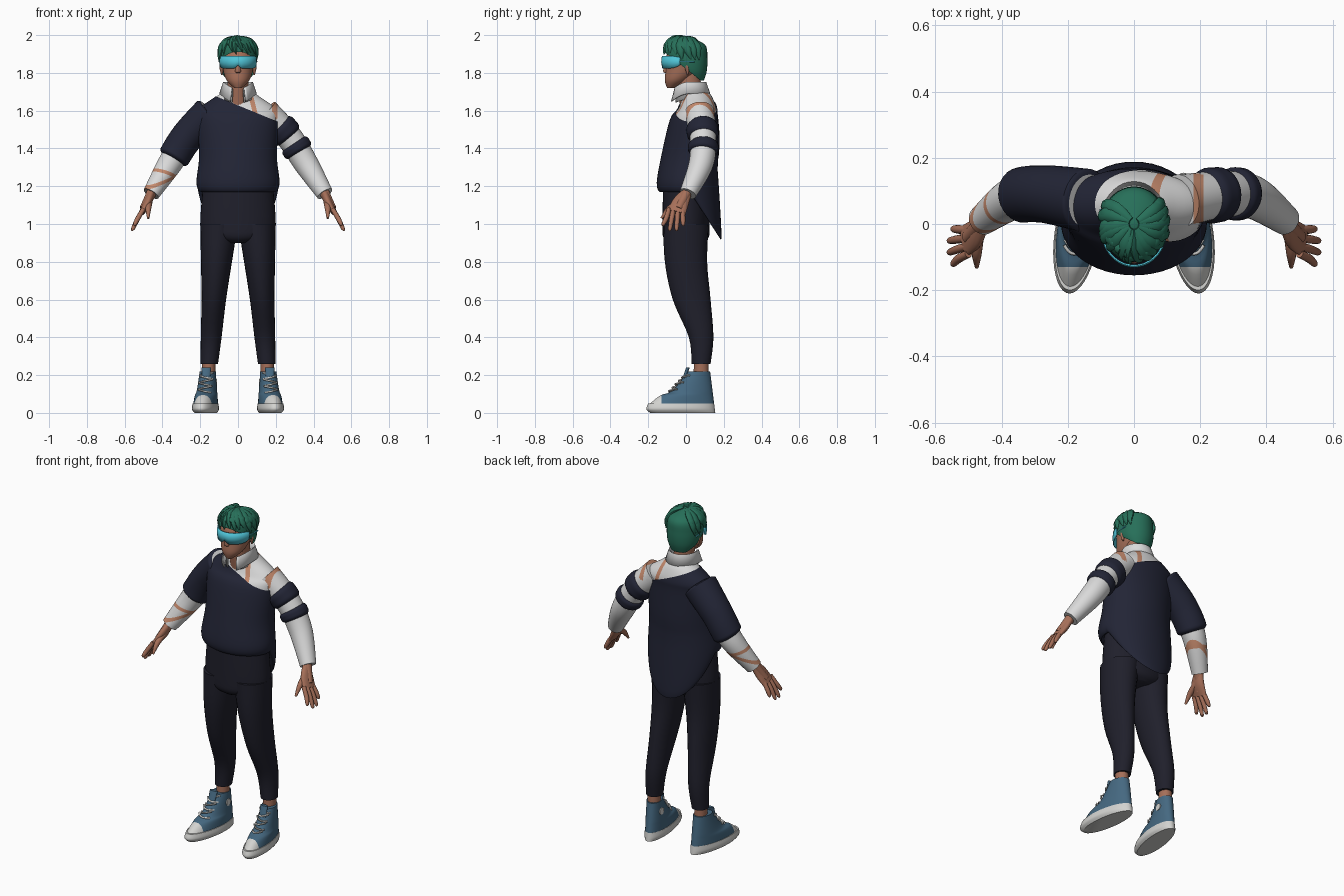
import bpy, bmesh, math, random
from mathutils import Vector

cube = bpy.data.objects.get("Cube")
if cube:
    bpy.data.objects.remove(cube)
random.seed(4)


def material(name, red, green, blue):
    made = bpy.data.materials.new(name)
    made.use_nodes = True
    colour = (red, green, blue, 1)
    made.diffuse_color = colour
    made.node_tree.nodes["Principled BSDF"].inputs["Base Color"].default_value = colour
    return made


NAVY = material("navy knit", .016, .018, .036)
CHARCOAL = material("dark trousers", .014, .014, .024)
WHITE = material("white shirt", .7, .7, .7)
SKIN = material("skin", .38, .16, .1)
TORN = material("skin under tears", .55, .25, .15)
HAIR = material("green hair", .02, .16, .1)
VISOR = material("cyan visor", .08, .55, .68)
DENIM = material("blue canvas", .06, .14, .22)
RUBBER = material("pale rubber", .65, .65, .63)
LIP = material("lips", .2, .07, .05)


def spline(rows, steps):
    """Catmull-Rom interpolation of every column."""
    last, smooth = len(rows) - 1, []
    for i in range(last):
        before, start, end, after = (rows[max(0, min(last, i + k))] for k in (-1, 0, 1, 2))
        for step in range(steps):
            t = step / steps
            smooth.append([b + t / 2 * (c - a + t * (2*a - 5*b + 4*c - d + t * (3*(b - c) + d - a)))
                           for a, b, c, d in zip(before, start, end, after)])
    return smooth + [list(rows[last])]


def finish(name, bm, materials):
    bmesh.ops.recalc_face_normals(bm, faces=bm.faces)
    mesh = bpy.data.meshes.new(name)
    bm.to_mesh(mesh)
    bm.free()
    for each in materials:
        mesh.materials.append(each)
    made = bpy.data.objects.new(name, mesh)
    bpy.context.collection.objects.link(made)
    return made


def bridge(bm, rings, closed):
    for low, high in zip(rings, rings[1:]):
        for k in range(0 if closed else 1, len(low)):
            bm.faces.new((low[k - 1], low[k], high[k], high[k - 1]))


def loft(name, rows, materials, tube=True, sides=24, steps=5, cap=True, warp=None, side=1):
    """Skin rings of (x, y, z, width, optional depth): square to the path, or flat."""
    rows = spline([(row[0] * side, *row[1:]) for row in rows], steps)
    bm, rings = bmesh.new(), []
    for i, row in enumerate(rows):
        across, along = Vector((1, 0, 0)), Vector((0, 1, 0))
        if tube:
            ahead, behind = rows[min(i + 1, len(rows) - 1)], rows[max(i - 1, 0)]
            tangent = Vector(ahead[:3]) - Vector(behind[:3])
            across = tangent.cross(along).normalized()
            along = tangent.cross(across).normalized()
        ring = []
        for k in range(sides):
            angle = math.tau * k / sides
            point = Vector(row[:3]) + across * row[3] * math.cos(angle) + along * row[-1] * math.sin(angle)
            ring.append(bm.verts.new(warp(point) if warp else point))
        rings.append(ring)
    bridge(bm, rings, True)
    if cap:
        bm.faces.new(rings[0])
        bm.faces.new(rings[-1])
    return finish(name, bm, materials)


def stack(name, rows, materials, x=0, lean=0, **options):
    """Flat rings given as (z, y, width, optional depth)."""
    placed = [(x + lean * (1 - z), y, z, *size) for z, y, *size in rows]
    return loft(name, placed, materials, tube=False, **options)


def sheet(name, grid, colour, thickness):
    bm = bmesh.new()
    bridge(bm, [[bm.verts.new(p) for p in row] for row in grid], False)
    made = finish(name, bm, [colour])
    solid = made.modifiers.new("thickness", 'SOLIDIFY')
    solid.thickness, solid.offset = thickness, 0


def cut(part, direction, distances, remove=False, paint=None):
    """Slice across a direction, then drop what lies beyond or paint between."""
    normal = Vector(direction)
    bm = bmesh.new()
    bm.from_mesh(part.data)
    for distance in distances:
        bmesh.ops.bisect_plane(bm, geom=bm.verts[:] + bm.edges[:] + bm.faces[:],
                               plane_co=normal * distance / normal.length_squared,
                               plane_no=normal, clear_outer=remove)
    if paint:
        for face in bm.faces:
            centre = face.calc_center_median()
            if distances[0] < centre.dot(normal) < distances[-1] and paint(centre):
                face.material_index = 1
    bm.to_mesh(part.data)
    bm.free()


# Torso: pullover with a long back tail over a shirt
def tail(point):
    if point.z < 1.3:
        reach = max(0, min(1, (point.y - .02) * 8))
        drop = .26 * reach * min(1, (1.3 - point.z) * 8)
        point.z -= drop
        point.y += drop / 6
    return point


chest = [(1.36, .02, .2, .145), (1.55, .04, .21, .12), (1.61, .06, .2, .1),
         (1.67, .06, .12, .08), (1.7, .05, .08, .07)]
hem = [(1.2, 0, .17, .12), (1.17, 0, .2, .14), (1.22, 0, .22, .155)]
shirt = stack("shirt_body", chest, [WHITE, TORN], sides=48)
pullover = stack("pullover", hem + [(z, y, w + .006, d + .006) for z, y, w, d in chest],
                 [NAVY], sides=48, cap=False, warp=tail)
cut(pullover, (.41, 0, 1), [1.628], remove=True)
cut(shirt, (1, 0, .25), [.475, .5], paint=lambda c: c.z > 1.5)

# Collar: a stand folding outward to points at the open front
outline = ((.074, 1.66, .02), (.07, 1.74, .035), (.078, 1.75, .035), (.096, 1.69, .05))
grid = []
for k in range(33):
    angle = math.radians(24) + k / 32 * math.radians(312)
    dip = max(0, math.cos(angle)) ** 2
    grid.append([(r * math.sin(angle), .02 - 1.1 * r * math.cos(angle), z - fall * dip)
                 for r, z, fall in outline])
sheet("shirt_collar", grid, WHITE, .006)

# Both arms follow one path; sleeves and bands are spans of it
ARM = spline([(.14, .07, 1.59, .08), (.27, .09, 1.46, .07), (.36, .08, 1.32, .065),
              (.46, .01, 1.16, .045)], 20)


def arm_span(name, first, last, padding, materials, side):
    rows = []
    for k in range(first, last + 1):
        x, y, z, radius = ARM[k]
        rows.append((x, y, z, radius + padding * min(1, (k - first) / 2, (last - k) / 2) ** .5))
    return loft(name, rows, materials, steps=1, sides=32, side=side)


left_sleeve = arm_span("left_shirt_sleeve", 0, 60, 0, [WHITE, TORN], 1)
cut(left_sleeve, (1, 0, 0), [.18, .21], paint=lambda c: c.z > 1.56)
cut(left_sleeve, (.3, 0, 1), [1.62, 1.64], paint=lambda c: c.y < .05 and c.x < .2)
right_sleeve = arm_span("right_shirt_sleeve", 0, 60, 0, [WHITE, TORN], -1)
cut(right_sleeve, (.3, .2, 1), [1.15, 1.17], paint=lambda c: True)
cut(right_sleeve, (-.3, -.2, 1), [1.33, 1.35], paint=lambda c: c.z < 1.3)
arm_span("left_upper_band", 12, 20, .012, [NAVY], 1)
arm_span("left_lower_band", 25, 32, .012, [NAVY], 1)
arm_span("right_pullover_sleeve", 0, 37, .017, [NAVY], -1)

# Trousers seat
stack("trouser_seat", [(1.25, 0, .18, .12), (1, 0, .2, .125), (.93, 0, .17, .12), (.9, 0, .07, .09)],
      [CHARCOAL], sides=40)

for side, word in ((1, "left_"), (-1, "right_")):
    # Leg and ankle
    stack(word + "trouser_leg",
          [(1, 0, .1, .12), (.8, 0, .082, .112), (.6, .03, .065, .1), (.4, .08, .055, .065),
           (.26, .08, .046, .05)], [CHARCOAL], x=.1, lean=.07, side=side)
    stack(word + "ankle", [(.16, .08, .035, .04), (.3, .08, .035, .038)], [SKIN], x=.155, side=side)

    # Shoe: rubber sole, canvas upper with toe cap, tongue, laces, patch
    def splay(point):
        point.x += side * (.07 - point.y) / 8
        return point

    shoe = dict(x=.16, warp=splay, side=side)

    def footprint(rows):
        """Turn (z, toe, width) into rings whose heel leans in with height."""
        return [(z, (toe + .155 - z / 8) / 2, w, (.155 - z / 8 - toe) / 2) for z, toe, w in rows]

    stack(word + "shoe_sole", footprint([(0, -.19, .056), (.02, -.21, .068), (.05, -.2, .064)]),
          [RUBBER], sides=40, **shoe)
    upper = stack(word + "shoe_upper",
                  footprint([(.04, -.2, .062), (.09, -.14, .058), (.12, -.07, .052), (.22, .01, .042)]),
                  [DENIM, RUBBER], sides=40, **shoe)
    cut(upper, (0, 1, 0), [-1, -.13], paint=lambda c: True)
    stack(word + "shoe_tongue", [(.15, -.02, .02, .01), (.24, .01, .025, .01)], [DENIM], **shoe)
    for i in range(6):
        rise = i / 5
        y, z, tilt = -.09 + rise * .085, .115 + rise * .09, .004 * (-1) ** i
        loft(word + "lace_" + str(i + 1),
             [(.16 + .017 * k, y + k * k * .0065, z + tilt * k, .005) for k in range(-2, 3)],
             [RUBBER], sides=8, steps=2, warp=splay, side=side)
    loft(word + "shoe_patch", [(x, .07, .16, .02) for x in (.11, .12)], [RUBBER], steps=1, side=side)

    # Hand
    loft(word + "palm", [(.44, .02, 1.2, .03), (.47, -.01, 1.14, .025, .038)[:4],
                         (.5, -.04, 1.08, .022)], [SKIN], side=side)
    loft(word + "knuckles", [(.46, 0, 1.16, .02, .03), (.48, -.03, 1.11, .022, .045),
                             (.51, -.05, 1.06, .015, .048)], [SKIN], side=side)
    for i, finger in enumerate(("index", "middle", "ring", "little")):
        arch = math.sin(i * math.pi / 3)
        base, spread = i * .024 - .09, i * .035 - .12
        x, z = .545 + arch / 80, .99 - arch / 35
        loft(word + finger + "_finger",
             [(.5, base, 1.08, .012), (.53, (base + spread) / 2, 1.03, .013),
              (x, spread, z + .01, .01), (x, spread, z, .004)], [SKIN], sides=12, side=side)
    loft(word + "thumb", [(.47, -.03, 1.12, .018), (.475, -.09, 1.08, .015), (.475, -.13, 1.03, .006)],
         [SKIN], sides=12, side=side)

    # Ear and visor arm
    stack(word + "ear", [(1.79, .01, .004), (1.83, .005, .012, .02)[:3], (1.86, .005, .006)],
          [SKIN], x=.086, side=side)
    loft(word + "visor_arm", [(.095, -.04, 1.86, .003, .008)[:4], (.1, .045, 1.86, .004)],
         [VISOR], sides=8, side=side)

# Neck, head and face
stack("neck", [(1.62, .03, .06, .06), (1.7, .02, .055, .062), (1.8, .01, .056, .065)], [SKIN])
stack("head", [(1.72, -.08, .02, .02), (1.76, -.05, .06, .062), (1.82, -.015, .08, .092),
               (1.9, 0, .085, .1), (1.98, 0, .03, .03)], [SKIN], sides=36)
stack("nose", [(1.8, -.1, .012, .01), (1.81, -.107, .015, .014), (1.87, -.1, .008, .01)], [SKIN])
stack("lips", [(1.765, -.1, .012, .006), (1.77, -.1, .023, .01), (1.776, -.1, .012, .006)], [LIP])

grid = []
for k in range(-18, 19):
    angle = math.radians(k * 4.5)
    x, y, corner = .098 * math.sin(angle), -.012 - .113 * math.cos(angle), abs(k / 18) ** 6
    notch = max(0, 1 - abs(x) / .02)
    grid.append([(x, y, 1.823 + notch / 60 + corner / 50), (x, y - .004, 1.857), (x, y, 1.89 - corner / 99)])
sheet("visor", grid, VISOR, .005)

# Hair: trimmed cap with layered tapering locks
cap = stack("hair_cap", [(1.76, .05, .06, .045), (1.81, .02, .09, .09), (1.88, 0, .1, .113),
                         (1.95, 0, .085, .1), (1.99, 0, .01, .01)], [HAIR], sides=36)
cut(cap, (0, -.15, -.19), [-.346], remove=True)


def scalp(azimuth, lift, grow):
    turn, rise = math.radians(azimuth), math.radians(lift)
    flat = grow * math.cos(rise)
    return (flat * math.sin(turn) / 10, -.115 * flat * math.cos(turn), 1.885 + .108 * grow * math.sin(rise))


for i in range(30):
    crown = i < 15
    azimuth = (i % 15 - 7) * 17 + random.uniform(-6, 6)
    start = 82 if crown else 50
    end = (5 if crown else 25) + random.uniform(0, 10) - (18 if abs(azimuth) > 65 else 0)
    sweep = random.uniform(10, 28)
    rows = []
    for t, width in ((0, .012), (.35, .024), (.7, .021), (1, .002)):
        place = scalp(azimuth + sweep * (t - .5), start + (end - start) * t, .97 + t / 15)
        rows.append((*place, width * .7, width))
    loft("hair_lock_" + str(i + 1), rows, [HAIR], sides=8, steps=3)

# Smooth shading with crisp edges
bpy.ops.object.select_all(action='DESELECT')
for part in bpy.context.collection.objects:
    if part.type == 'MESH':
        part.select_set(True)
        bpy.context.view_layer.objects.active = part
bpy.ops.object.shade_smooth_by_angle(angle=math.radians(45))
